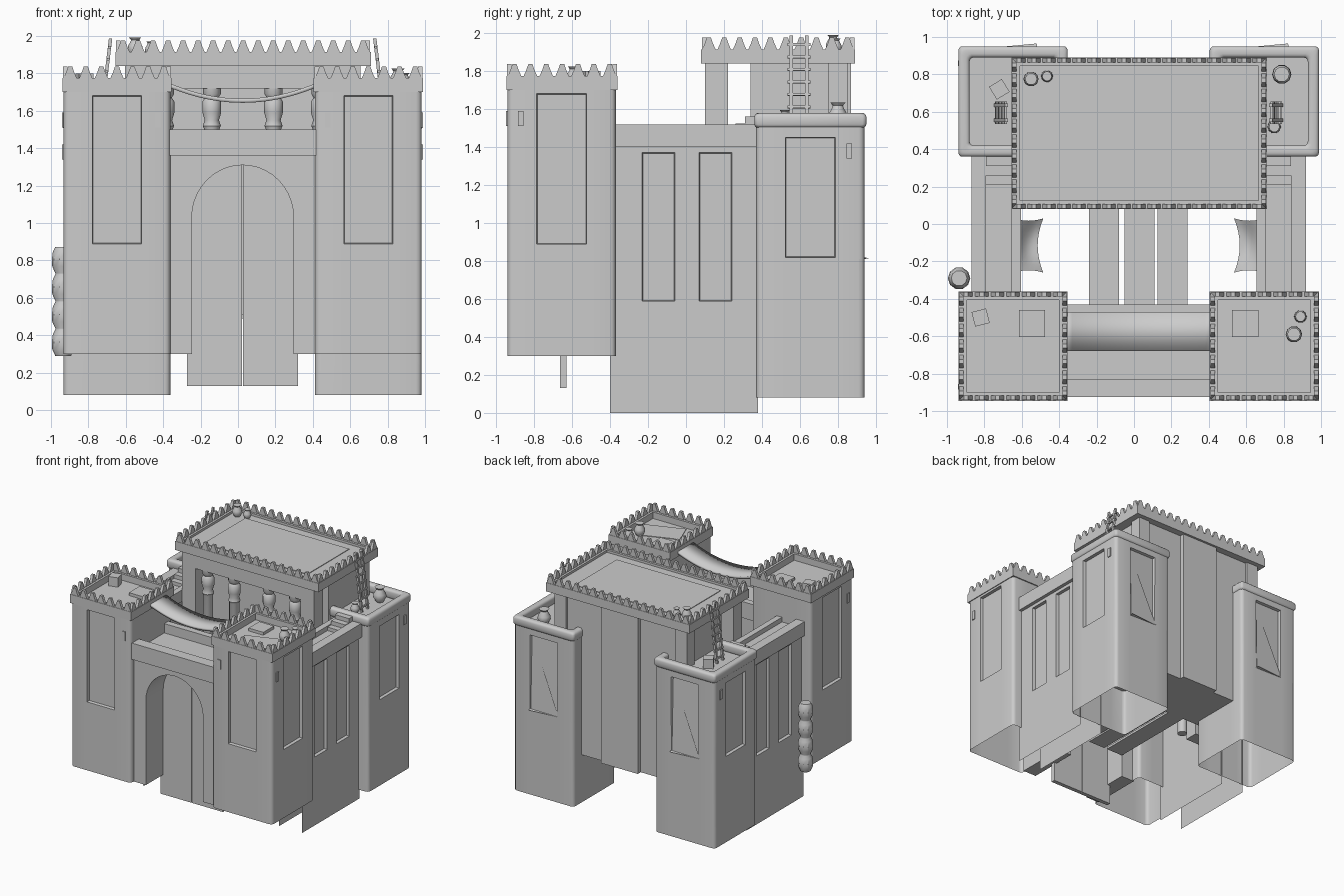
import bpy, bmesh, math
from mathutils import Vector, Matrix

if "Cube" in bpy.data.objects:
    bpy.data.objects.remove(bpy.data.objects["Cube"])

CX = 0.025          # mirror axis of the building


def finish(name, bm, smooth=True):
    bmesh.ops.recalc_face_normals(bm, faces=bm.faces)
    me = bpy.data.meshes.new(name)
    bm.to_mesh(me)
    bm.free()
    ob = bpy.data.objects.new(name, me)
    bpy.context.collection.objects.link(ob)
    if smooth:
        bpy.ops.object.select_all(action='DESELECT')
        ob.select_set(True)
        bpy.context.view_layer.objects.active = ob
        bpy.ops.object.shade_smooth_by_angle(angle=math.radians(35))
    return ob


def add_box(bm, x0, x1, y0, y1, z0, z1, rot=0):
    m = (Matrix.Translation(((x0 + x1) / 2, (y0 + y1) / 2, (z0 + z1) / 2)) @ Matrix.Rotation(rot, 4, 'Z')
         @ Matrix.Diagonal((abs(x1 - x0), y1 - y0, z1 - z0, 1)))
    return bmesh.ops.create_cube(bm, size=1, matrix=m)['verts']


def box(name, x0, x1, y0, y1, z0, z1, rot=0, bevel=0):
    bm = bmesh.new()
    add_box(bm, x0, x1, y0, y1, z0, z1, rot)
    if bevel:
        bmesh.ops.bevel(bm, geom=bm.edges[:], offset=bevel, segments=3, profile=0.5, affect='EDGES')
    return finish(name, bm, bevel > 0)


def recess(bm, axis, sign, a0, a1, z0, z1):
    """Sink a framed panel into the face looking along sign*axis."""
    other = 1 - axis
    for ax, v in ((other, a0), (other, a1), (2, z0), (2, z1)):
        co, no = Vector(), Vector()
        co[ax], no[ax] = v, 1
        bmesh.ops.bisect_plane(bm, geom=bm.verts[:] + bm.edges[:] + bm.faces[:], plane_co=co, plane_no=no)
    bm.normal_update()
    pick = []
    for f in bm.faces:
        c = f.calc_center_median()
        if f.normal[axis] * sign > 0.9 and a0 < c[other] < a1 and z0 < c.z < z1:
            pick.append(f)
    if pick:
        bmesh.ops.inset_region(bm, faces=pick, thickness=0.012, depth=0)
        bmesh.ops.inset_region(bm, faces=pick, thickness=0.006, depth=-0.025)


def tower(name, x, y, z0, z1, sx, sy, wz0, wz1):
    """Open-bottomed rounded tower with a window panel on its two outer sides."""
    h = 0.285
    bm = bmesh.new()
    add_box(bm, x - h, x + h, y - h, y + h, z0, z1)
    edges = [e for e in bm.edges if abs(e.verts[0].co.z - e.verts[1].co.z) > 0.1]
    bmesh.ops.bevel(bm, geom=edges, offset=0.03, segments=3, profile=0.5, affect='EDGES')
    bm.normal_update()
    bmesh.ops.delete(bm, geom=[f for f in bm.faces if f.normal.z < -0.9], context='FACES')
    recess(bm, 0, sx, y - 0.14, y + 0.14, wz0, wz1)
    recess(bm, 1, sy, x - 0.14, x + 0.14, wz0, wz1)
    finish(name, bm)


def rim(name, x0, x1, y0, y1, z0, z1, w, bevel=0.0):
    bm = bmesh.new()
    outer = [(x0, y0), (x1, y0), (x1, y1), (x0, y1)]
    inner = [(x0 + w, y0 + w), (x1 - w, y0 + w), (x1 - w, y1 - w), (x0 + w, y1 - w)]
    rings = [[bm.verts.new((*p, z)) for p in ps] for ps, z in
             ((outer, z0), (outer, z1), (inner, z1), (inner, z0))]
    for k in range(4):
        a, b = rings[k], rings[(k + 1) % 4]
        for i in range(4):
            j = (i + 1) % 4
            bm.faces.new((a[i], a[j], b[j], b[i]))
    if bevel:
        bmesh.ops.bevel(bm, geom=bm.edges[:], offset=bevel, segments=3, profile=0.5, affect='EDGES')
    finish(name, bm, bevel > 0)


def teeth(name, x0, x1, y0, y1, z, nx, ny):
    """Flared spikes along all four sides of a rim."""
    bm = bmesh.new()
    prof = [(-0.036, 0), (0.036, 0), (0.022, 0.032), (0.011, 0.064), (-0.011, 0.064), (-0.022, 0.032)]

    def one(x, y, turn):
        m = Matrix.Translation((x, y, z)) @ Matrix.Rotation(turn, 4, 'Z')
        f = bm.faces.new([bm.verts.new(m @ Vector((a, -0.012, b))) for a, b in prof])
        top = bmesh.ops.extrude_face_region(bm, geom=[f])['geom']
        d = m.to_3x3() @ Vector((0, 0.024, 0))
        bmesh.ops.translate(bm, vec=d, verts=[v for v in top if isinstance(v, bmesh.types.BMVert)])
    for i in range(nx):
        x = x0 + (i + 0.5) * (x1 - x0) / nx
        one(x, y0 + 0.015, 0)
        one(x, y1 - 0.015, 0)
    for i in range(ny):
        y = y0 + (i + 0.5) * (y1 - y0) / ny
        one(x0 + 0.015, y, math.pi / 2)
        one(x1 - 0.015, y, math.pi / 2)
    finish(name, bm, False)


def lathe(name, x, y, prof, n=10):
    bm = bmesh.new()
    rings = [[bm.verts.new((x + r * math.cos(2 * math.pi * i / n), y + r * math.sin(2 * math.pi * i / n), z))
              for i in range(n)] for r, z in prof]
    for a, b in zip(rings, rings[1:]):
        for i in range(n):
            bm.faces.new((a[i], a[(i + 1) % n], b[(i + 1) % n], b[i]))
    bm.faces.new(rings[0])
    bm.faces.new(rings[-1])
    finish(name, bm)


def pot(name, x, y, z, r):
    lathe(name, x, y, [(k * r, z + h * r) for k, h in
                       ((0.6, 0), (1, 0.7), (0.95, 1.3), (0.6, 1.9), (0.55, 2.1), (0.8, 2.4))])


def sheet(name, nu, nv, fn):
    bm = bmesh.new()
    g = [[bm.verts.new(fn(i / nu, j / nv)) for j in range(nv + 1)] for i in range(nu + 1)]
    for i in range(nu):
        for j in range(nv):
            bm.faces.new((g[i][j], g[i + 1][j], g[i + 1][j + 1], g[i][j + 1]))
    return finish(name, bm)


for s, side in ((-1, "left"), (1, "right")):
    def X(u):
        return CX + s * u

    def mbox(name, u0, u1, *rest, **kw):
        a, b = sorted((X(u0), X(u1)))
        return box(side + "_" + name, a, b, *rest, **kw)
    tx = X(0.672)
    # corner towers
    tower(side + "_front_tower", tx, -0.655, 0.30, 1.72, s, -1, 0.88, 1.69)
    rim(side + "_front_tower_rim", tx - 0.292, tx + 0.292, -0.945, -0.36, 1.70, 1.775, 0.045)
    teeth(side + "_front_tower_teeth", tx - 0.292, tx + 0.292, -0.945, -0.36, 1.773, 7, 7)
    tower(side + "_back_tower", tx, 0.655, 0.08, 1.51, s, 1, 0.81, 1.46)
    rim(side + "_back_tower_cap", tx - 0.292, tx + 0.292, 0.36, 0.95, 1.50, 1.58, 0.06, 0.02)
    # side curtain wall: thin outer and inner skins, beam, walkway
    for u, nm, look in ((0.865, "outer", s), (0.645, "inner", -s)):
        bm = bmesh.new()
        vs = [bm.verts.new((X(u), y, z)) for y, z in ((-0.40, 0), (0.38, 0), (0.38, 1.46), (-0.40, 1.46))]
        f = bm.faces.new(vs)
        bm.normal_update()
        if f.normal.x * look < 0:
            f.normal_flip()
        if nm == "outer":
            recess(bm, 0, look, -0.24, -0.05, 0.58, 1.38)
            recess(bm, 0, look, 0.06, 0.25, 0.58, 1.38)
        finish(side + "_wall_" + nm, bm)
    mbox("wall_beam", 0.815, 0.895, -0.38, 0.37, 1.40, 1.52)
    mbox("wall_inner_parapet", 0.63, 0.68, -0.38, 0.37, 1.40, 1.50)
    mbox("walkway", 0.64, 0.83, -0.38, 0.37, 1.43, 1.46)
    for i in range(3):
        mbox("walkway_step", 0.68, 0.815, 0.21 + 0.05 * i, 0.37, 1.45, 1.49 + 0.035 * i)
    # slit plates on the towers
    mbox("front_slit", 0.44, 0.47, -0.947, -0.92, 1.51, 1.59)
    mbox("side_slit", 0.93, 0.965, -0.885, -0.855, 1.51, 1.59)
    mbox("back_side_slit", 0.93, 0.965, 0.845, 0.875, 1.34, 1.42)
    # door leaf
    mbox("door", 0.003, 0.297, -0.665, -0.63, 0.13, 1.33)
    # corner pillars of the hall
    mbox("hall_front_pillar", 0.50, 0.63, 0.10, 0.22, 0.49, 1.85)
    mbox("hall_back_pillar", 0.52, 0.63, 0.75, 0.85, 0.49, 1.85)
    # tower hatches
    mbox("hatch", 0.50, 0.64, -0.605, -0.46, 1.71, 1.745)
    # courtyard awning with pulled-in edges
    sheet(side + "_awning", 6, 8, lambda a, b: (
        X(0.67 - 0.16 * a + 0.03 * a * (1 - (2 * b - 1) ** 2)),
        -0.115 + (b - 0.5) * 0.29 * (1 - 0.35 * a * (1 - a)),
        1.25 - 0.12 * a - 0.04 * math.sin(math.pi * a) * math.sin(math.pi * b)))
    # ladder leaning on the roof
    bm = bmesh.new()
    lean = Matrix.Translation((X(0.765), 0, 1.50)) @ Matrix.Rotation(-s * 0.12, 4, 'Y')
    for y in (0.555, 0.635):
        add_box(bm, -0.009, 0.009, y - 0.009, y + 0.009, 0, 0.49)
    for i in range(7):
        add_box(bm, -0.007, 0.007, 0.535, 0.655, 0.04 + i * 0.066, 0.054 + i * 0.066)
    bm.transform(lean)
    finish(side + "_ladder", bm, False)

# gate wall with arched opening
bm = bmesh.new()
r, zs = 0.272, 1.03
pts = [(-0.40, 0.30), (-r, 0.30)]
pts += [(-r * math.cos(math.pi * i / 20), zs + 0.28 * math.sin(math.pi * i / 20)) for i in range(21)]
pts += [(r, 0.30), (0.40, 0.30), (0.40, 1.42), (-0.40, 1.42)]
face = bm.faces.new([bm.verts.new((CX + a, -0.90, z)) for a, z in pts])
ex = bmesh.ops.extrude_face_region(bm, geom=[face])['geom']
bmesh.ops.translate(bm, vec=(0, 0.45, 0), verts=[v for v in ex if isinstance(v, bmesh.types.BMVert)])
bmesh.ops.triangulate(bm, faces=[f for f in bm.faces if len(f.verts) > 4])
finish("gate_wall", bm)
box("gate_front_parapet", -0.37, 0.42, -0.925, -0.83, 1.36, 1.50)
box("gate_back_parapet", -0.37, 0.42, -0.485, -0.43, 1.36, 1.50)

# sagging bridge between the front towers
bridge = sheet("hanging_bridge", 20, 1, lambda a, b: (
    -0.37 + 0.79 * a, -0.68 + 0.21 * b, 1.665 + 0.085 * (2 * a - 1) ** 2))
sol = bridge.modifiers.new("thickness", 'SOLIDIFY')
sol.thickness = 0.022

# main hall
box("hall_body", -0.575, 0.625, 0.34, 0.83, 0.49, 1.85)
box("hall_back_bay", -0.15, 0.20, 0.80, 0.87, 0.49, 1.85)
box("hall_lintel", -0.59, 0.64, 0.10, 0.20, 1.72, 1.85)
box("hall_roof", -0.64, 0.70, 0.09, 0.88, 1.84, 1.895)
rim("hall_roof_rim", -0.655, 0.71, 0.08, 0.89, 1.84, 1.915, 0.045)
teeth("hall_roof_teeth", -0.655, 0.71, 0.08, 0.89, 1.913, 17, 10)
box("roof_panel", -0.47, 0.52, 0.20, 0.77, 1.89, 1.90)
for x in (-0.39, -0.14, 0.19, 0.44):
    lathe("hall_column", x, 0.15, [(0.04, 0.49), (0.04, 1.50), (0.048, 1.52), (0.038, 1.55), (0.05, 1.59),
                                   (0.05, 1.65), (0.036, 1.67), (0.048, 1.69), (0.048, 1.74)], 12)

# courtyard planks
for x in (-0.16, 0.03, 0.205):
    box("courtyard_plank", x - 0.08, x + 0.08, -0.44, 0.36, 0.49, 0.51)

# stacked jars outside the left wall
jars = []
for i in range(4):
    jars += [(k, 0.29 + 0.1475 * i + h) for k, h in
             ((0.042, 0), (0.058, 0.035), (0.06, 0.075), (0.055, 0.115), (0.042, 0.14))]
lathe("stacked_jars", -0.935, -0.29, jars)

# loose props on the roofs
pot("roof_pot_large", -0.55, 0.775, 1.895, 0.04)
pot("roof_pot_small", -0.465, 0.79, 1.895, 0.032)
pot("tower_pot_large", 0.855, -0.59, 1.72, 0.044)
pot("tower_pot_small", 0.89, -0.495, 1.72, 0.034)
pot("back_tower_pot", 0.79, 0.80, 1.51, 0.037 * 1.4)
pot("back_tower_jar", 0.75, 0.52, 1.51, 0.036)
box("tower_crate", -0.86, -0.78, -0.54, -0.46, 1.72, 1.80, rot=0.25)
box("back_tower_crate", -0.76, -0.68, 0.68, 0.76, 1.51, 1.59, rot=0.55)
box("tower_rug", 0.57, 0.91, -0.83, -0.63, 1.715, 1.725, rot=0.35)
